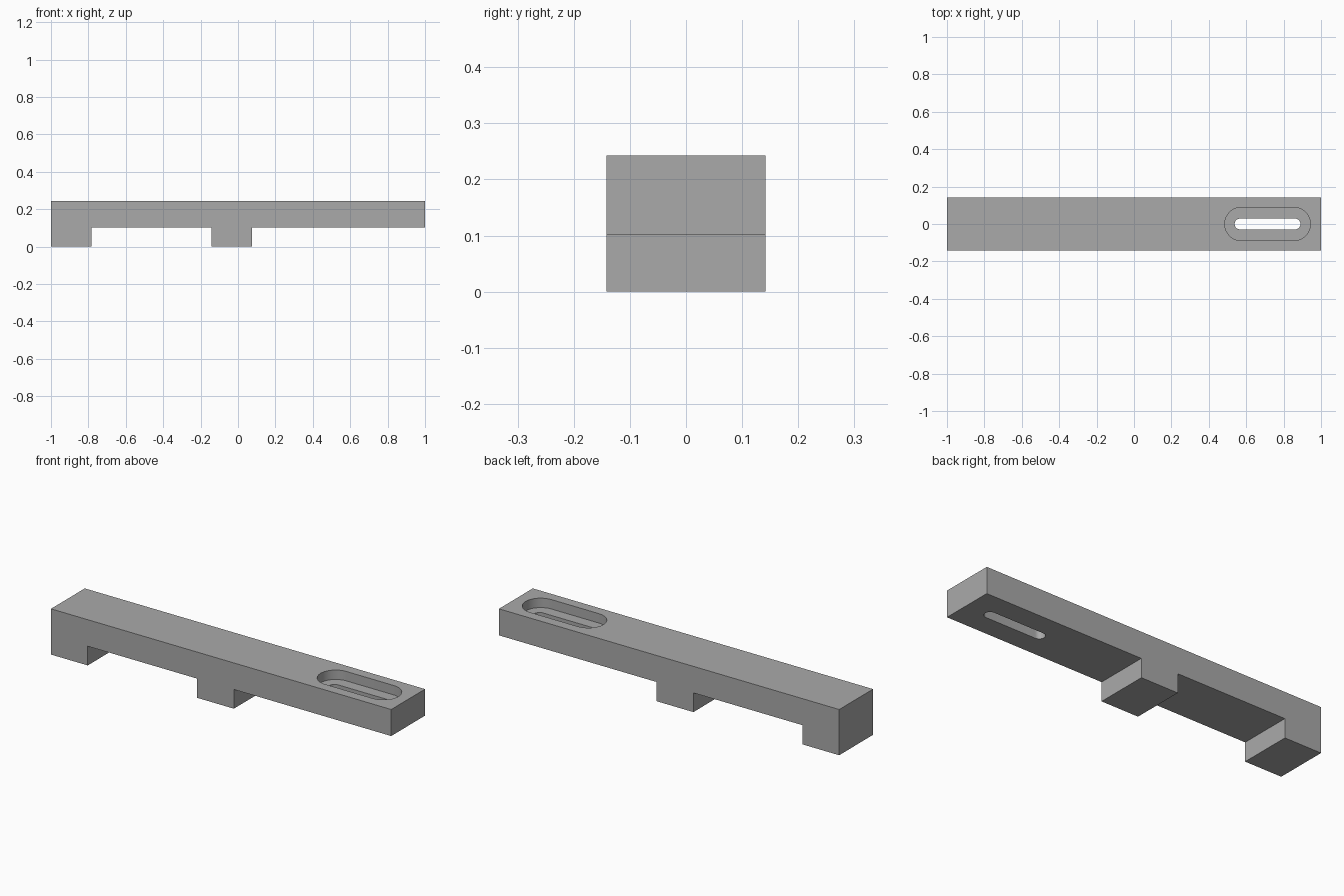
import bpy
import bmesh
from math import cos, sin, pi, radians

default = bpy.data.objects.get("Cube")
if default:
    bpy.data.objects.remove(default, do_unlink=True)

HALF_WIDTH = 0.142
TOP = 0.243
UNDERSIDE = 0.102
SLOT_X = 0.714
RECESS_DEPTH = 0.05

grey = bpy.data.materials.new("plain grey")
grey.use_nodes = True
grey.diffuse_color = (0.4, 0.4, 0.4, 1)
grey.node_tree.nodes["Principled BSDF"].inputs["Base Color"].default_value = (0.4, 0.4, 0.4, 1)


def prism(name, points, offset):
    """Extrude a closed outline along the offset vector."""
    bm = bmesh.new()
    face = bm.faces.new([bm.verts.new(p) for p in points])
    result = bmesh.ops.extrude_face_region(bm, geom=[face])
    moved = [v for v in result["geom"] if isinstance(v, bmesh.types.BMVert)]
    bmesh.ops.translate(bm, verts=moved, vec=offset)
    bmesh.ops.recalc_face_normals(bm, faces=bm.faces)
    mesh = bpy.data.meshes.new(name)
    bm.to_mesh(mesh)
    bm.free()
    mesh.materials.append(grey)
    obj = bpy.data.objects.new(name, mesh)
    bpy.context.collection.objects.link(obj)
    return obj


def slot_cutter(name, half_straight, radius, bottom, height, steps=20):
    """Round-ended slot along x."""
    points = []
    for side in (1, -1):
        for i in range(steps + 1):
            a = -pi / 2 + pi * i / steps
            points.append((SLOT_X + side * (half_straight + radius * cos(a)),
                           side * radius * sin(a), bottom))
    return prism(name, points, (0, 0, height))


# Bar with an end foot and a middle foot
outline = [(-1, 0), (-0.784, 0), (-0.784, UNDERSIDE), (-0.143, UNDERSIDE),
           (-0.143, 0), (0.075, 0), (0.075, UNDERSIDE), (1, UNDERSIDE),
           (1, TOP), (-1, TOP)]
bar = prism("clamp_bar", [(x, -HALF_WIDTH, z) for x, z in outline],
            (0, 2 * HALF_WIDTH, 0))

# Wide recess in the top, narrow slot right through
cutters = [slot_cutter("recess_cutter", 0.14, 0.089, TOP - RECESS_DEPTH, 0.2),
           slot_cutter("through_slot_cutter", 0.147, 0.029, 0.02, 0.5)]

bpy.context.view_layer.objects.active = bar
for cutter in cutters:
    cut = bar.modifiers.new(cutter.name, "BOOLEAN")
    cut.operation = "DIFFERENCE"
    cut.solver = "EXACT"
    cut.object = cutter
    bpy.ops.object.modifier_apply(modifier=cut.name)
    bpy.data.objects.remove(cutter, do_unlink=True)

# Smooth slot ends, sharp edges elsewhere
bpy.ops.object.select_all(action="DESELECT")
bar.select_set(True)
bpy.ops.object.shade_smooth_by_angle(angle=radians(30))
